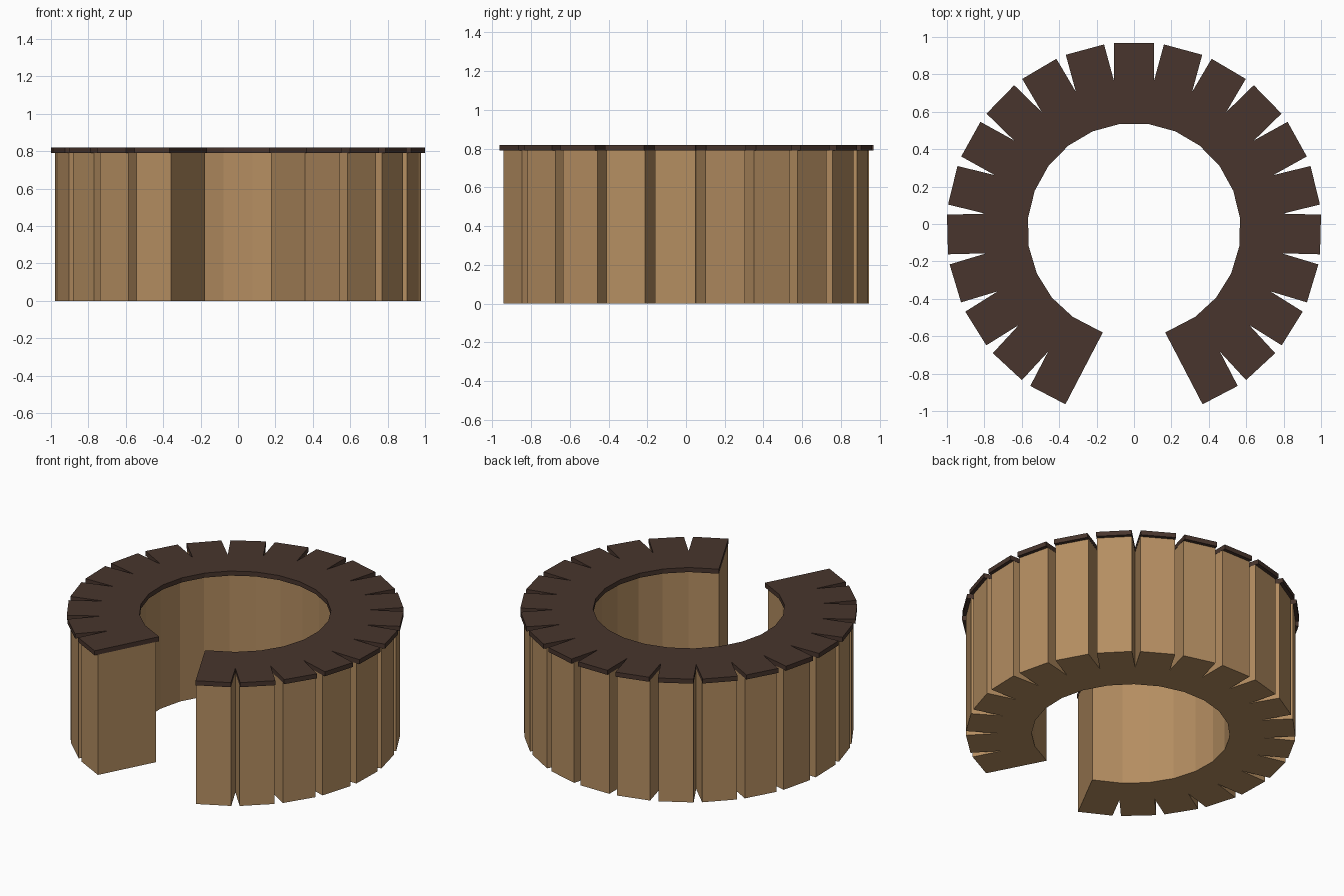
import bpy, bmesh
from math import sin, cos, radians

if "Cube" in bpy.data.objects:
    bpy.data.objects.remove(bpy.data.objects["Cube"])

STEP = radians(15.25)   # angle between neighbouring blocks
SIDE = 10               # blocks on each side of the back block
CENTRE_Y = -0.03


def material(name, rgb):
    mat = bpy.data.materials.new(name)
    mat.diffuse_color = (*rgb, 1.0)
    mat.use_nodes = True
    mat.node_tree.nodes["Principled BSDF"].inputs["Base Color"].default_value = mat.diffuse_color
    return mat


def block_ring(name, r_in, r_out, half_w, z0, z1, mat):
    """Open ring of rectangular blocks fused along their shared bisectors."""
    bm = bmesh.new()
    half = STEP / 2
    r_mitre = r_in / cos(half)
    r_notch = half_w / sin(half)

    def right_side(last):
        # local (across, outward) points, inner to outer
        if last:
            return [(half_w, r_in), (half_w, r_out)]
        return [(r_mitre * sin(half), r_in),
                (half_w, r_notch * cos(half)),
                (half_w, r_out)]

    for i in range(-SIDE, SIDE + 1):
        a = i * STEP
        right = right_side(i == SIDE)
        left = [(-u, v) for u, v in right_side(i == -SIDE)]
        verts = []
        for u, v in right + left[::-1]:
            x = u * cos(a) + v * sin(a)
            y = v * cos(a) - u * sin(a) + CENTRE_Y
            verts.append(bm.verts.new((x, y, z0)))
        bm.faces.new(verts)
    bmesh.ops.remove_doubles(bm, verts=bm.verts, dist=1e-4)

    # Raise the flat outline into a solid, keeping the bottom
    geom = bmesh.ops.extrude_face_region(bm, geom=bm.faces[:], use_keep_orig=True)["geom"]
    top = [g for g in geom if isinstance(g, bmesh.types.BMVert)]
    bmesh.ops.translate(bm, verts=top, vec=(0, 0, z1 - z0))
    bmesh.ops.recalc_face_normals(bm, faces=bm.faces[:])

    mesh = bpy.data.meshes.new(name)
    bm.to_mesh(mesh)
    bm.free()
    mesh.materials.append(mat)
    obj = bpy.data.objects.new(name, mesh)
    bpy.context.collection.objects.link(obj)
    return obj


wood = material("light_wood", (0.46, 0.27, 0.12))
dark = material("dark_top", (0.065, 0.036, 0.026))

# Counter body
block_ring("counter_body", 0.585, 0.975, 0.105, 0.0, 0.79, wood)
# Slightly overhanging counter top
block_ring("counter_top", 0.565, 0.9975, 0.106, 0.79, 0.82, dark)
